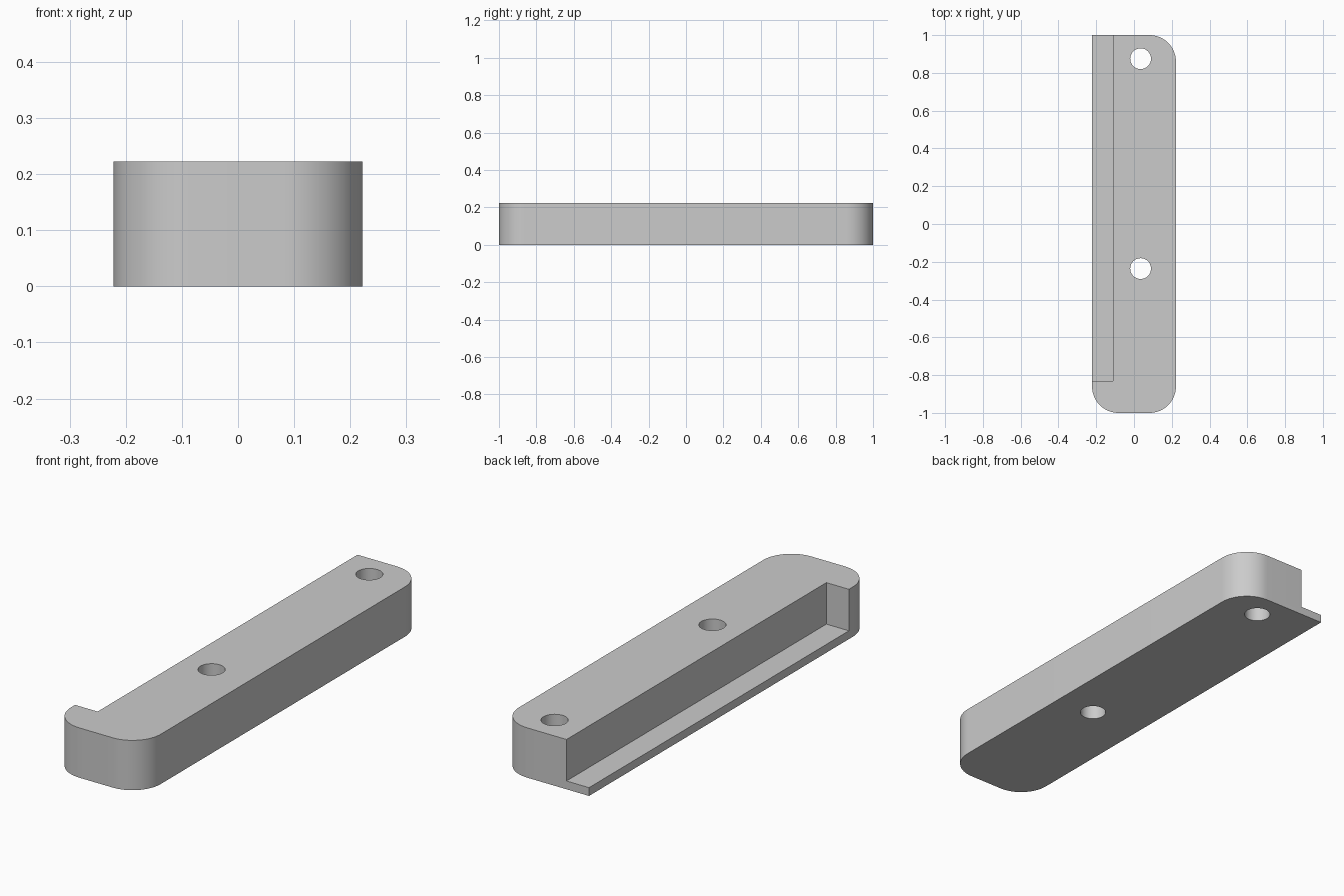
import bpy
import bmesh
from math import radians, cos, sin

cube = bpy.data.objects.get("Cube")
if cube:
    bpy.data.objects.remove(cube, do_unlink=True)

W, L, H = 0.222, 1.0, 0.222          # half width, half length, height
R = 0.14                             # corner radius
LEDGE = 0.037                        # ledge thickness
STEP_X, STEP_Y = -0.111, -0.83       # inner corner of the cut-out
HOLES = [(0.035, 0.875), (0.035, -0.236)]

grey = bpy.data.materials.new("light grey")
grey.use_nodes = True
colour = (0.6, 0.6, 0.6, 1)
grey.diffuse_color = colour
grey.node_tree.nodes["Principled BSDF"].inputs["Base Color"].default_value = colour


def arc(cx, cy, r, start, end, n):
    angles = [radians(start + (end - start) * i / n) for i in range(n + 1)]
    return [(cx + r * cos(a), cy + r * sin(a)) for a in angles]


def prism(name, outline, z0, z1):
    bm = bmesh.new()
    face = bm.faces.new([bm.verts.new((x, y, z0)) for x, y in outline])
    top = bmesh.ops.extrude_face_region(bm, geom=[face])["geom"]
    verts = [v for v in top if isinstance(v, bmesh.types.BMVert)]
    bmesh.ops.translate(bm, verts=verts, vec=(0, 0, z1 - z0))
    bmesh.ops.recalc_face_normals(bm, faces=bm.faces)
    mesh = bpy.data.meshes.new(name)
    bm.to_mesh(mesh)
    bm.free()
    mesh.materials.append(grey)
    obj = bpy.data.objects.new(name, mesh)
    bpy.context.collection.objects.link(obj)
    return obj


# Bar with three rounded corners and one square corner
outline = [(-W, L)]
outline += arc(-W + R, -L + R, R, 180, 270, 16)
outline += arc(W - R, -L + R, R, 270, 360, 16)
outline += arc(W - R, L - R, R, 0, 90, 16)
bar = prism("bar", outline, 0, H)

# Cutters: long side step that leaves the ledge, and two through holes
cutters = [prism("step_cutter", [(-1, STEP_Y), (STEP_X, STEP_Y),
                                 (STEP_X, 2), (-1, 2)], LEDGE, 1)]
for i, (x, y) in enumerate(HOLES):
    circle = arc(x, y, 0.055, 0, 360, 40)[:-1]
    cutters.append(prism(f"hole_cutter_{i + 1}", circle, -0.1, H + 0.1))

bpy.context.view_layer.objects.active = bar
for cutter in cutters:
    mod = bar.modifiers.new(cutter.name, 'BOOLEAN')
    mod.object = cutter
    mod.operation = 'DIFFERENCE'
    mod.solver = 'EXACT'
    bpy.ops.object.modifier_apply(modifier=mod.name)
for cutter in cutters:
    bpy.data.objects.remove(cutter, do_unlink=True)

# Smooth the rounded walls, keep the rims sharp
for obj in bpy.context.selected_objects:
    obj.select_set(False)
bar.select_set(True)
bpy.ops.object.shade_smooth_by_angle(angle=radians(30))
